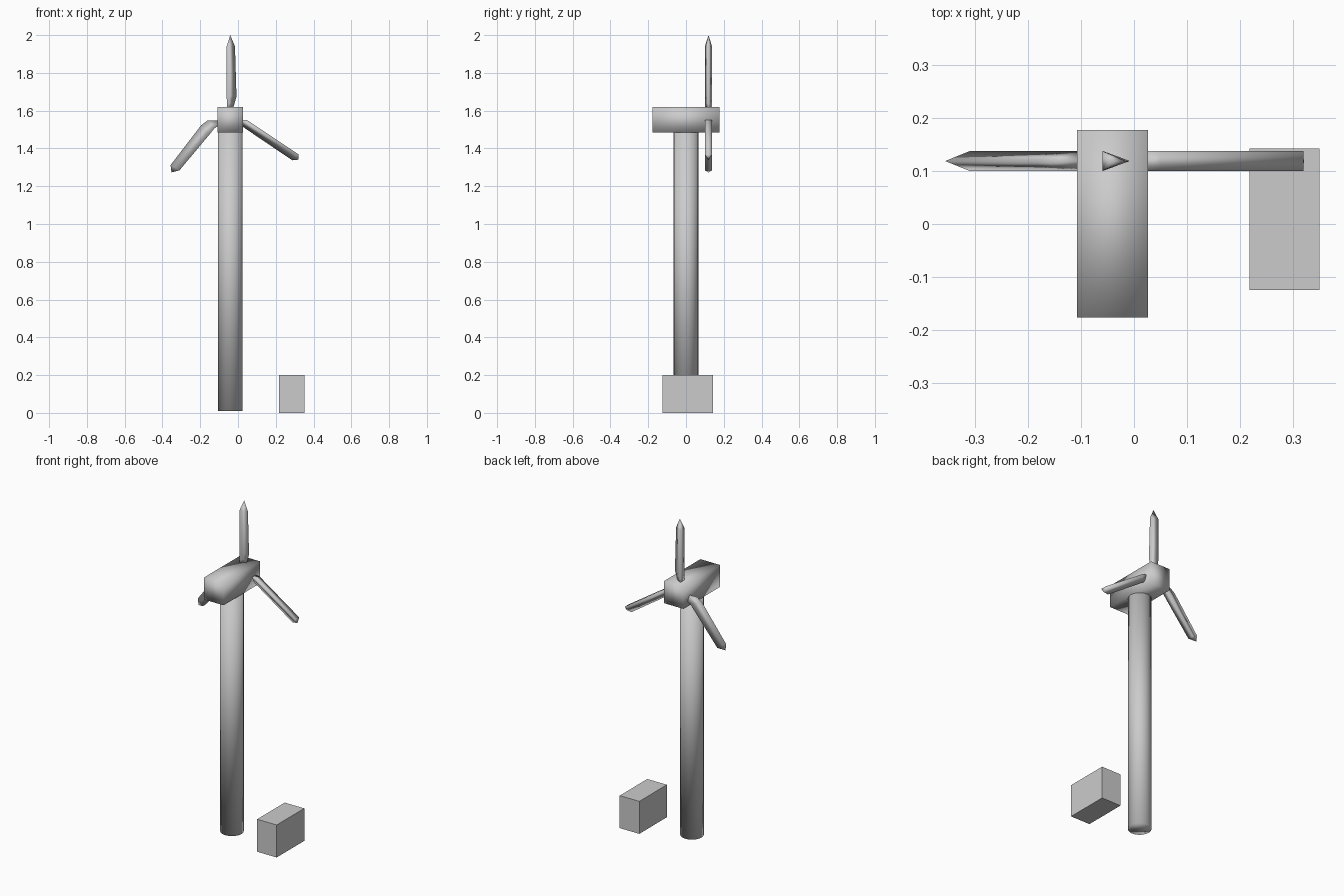
import bpy, bmesh

if "Cube" in bpy.data.objects:
    bpy.data.objects.remove(bpy.data.objects["Cube"])

CX = -0.041      # tower axis
HUB_Y = 0.119    # rotor plane
HALF_T = 0.019   # half thickness of a blade


def finish(name, bm, smooth):
    bmesh.ops.recalc_face_normals(bm, faces=bm.faces[:])
    for f in bm.faces:
        f.smooth = smooth
    mesh = bpy.data.meshes.new(name)
    bm.to_mesh(mesh)
    bm.free()
    obj = bpy.data.objects.new(name, mesh)
    bpy.context.collection.objects.link(obj)
    return obj


def box(name, lo, hi, smooth=False):
    bm = bmesh.new()
    bmesh.ops.create_cube(bm, size=1)
    for v in bm.verts:
        v.co = [a + (b - a) * (c + 0.5) for a, b, c in zip(lo, hi, v.co)]
    return finish(name, bm, smooth)


def blade(name, sections, tip):
    """Triangular section: blunt edge (two points) and a sharp edge, closed to a tip."""
    bm = bmesh.new()
    rings = []
    for (bx, bz), (sx, sz) in sections:
        rings.append([bm.verts.new((bx, HUB_Y - HALF_T, bz)),
                      bm.verts.new((bx, HUB_Y + HALF_T, bz)),
                      bm.verts.new((sx, HUB_Y, sz))])
    for a, b in zip(rings, rings[1:]):
        for i in range(3):
            j = (i + 1) % 3
            bm.faces.new((a[i], a[j], b[j], b[i]))
    end = bm.verts.new((tip[0], HUB_Y, tip[1]))
    for i in range(3):
        bm.faces.new((rings[-1][i], rings[-1][(i + 1) % 3], end))
    bm.faces.new(rings[0])
    return finish(name, bm, True)


# Tower
bm = bmesh.new()
bmesh.ops.create_cone(bm, cap_ends=True, segments=20, radius1=0.066,
                      radius2=0.066, depth=1.475)
bmesh.ops.translate(bm, verts=bm.verts[:], vec=(CX, 0, 0.01 + 1.475 / 2))
finish("tower", bm, True)

# Nacelle, softly shaded
box("nacelle", (-0.108, -0.177, 1.485), (0.026, 0.178, 1.62), True)

# Ground cabinet
box("cabinet", (0.218, -0.125, 0.0), (0.351, 0.143, 0.2))

# Rotor blades: (blunt edge, sharp edge) from root to shoulder, then the tip
blade("blade_top",
      [((-0.058, 1.60), (-0.03, 1.60)),
       ((-0.059, 1.64), (-0.018, 1.64)),
       ((-0.06, 1.68), (-0.008, 1.675)),
       ((-0.06, 1.94), (-0.016, 1.94))],
      (-0.041, 2.0))
blade("blade_left",
      [((-0.10, 1.522), (-0.10, 1.549)),
       ((-0.125, 1.506), (-0.16, 1.549)),
       ((-0.15, 1.475), (-0.195, 1.523)),
       ((-0.31, 1.284), (-0.357, 1.312))],
      (-0.352, 1.273))
blade("blade_right",
      [((0.01, 1.553), (0.01, 1.527)),
       ((0.05, 1.549), (0.045, 1.501)),
       ((0.32, 1.369), (0.288, 1.337))],
      (0.321, 1.341))
